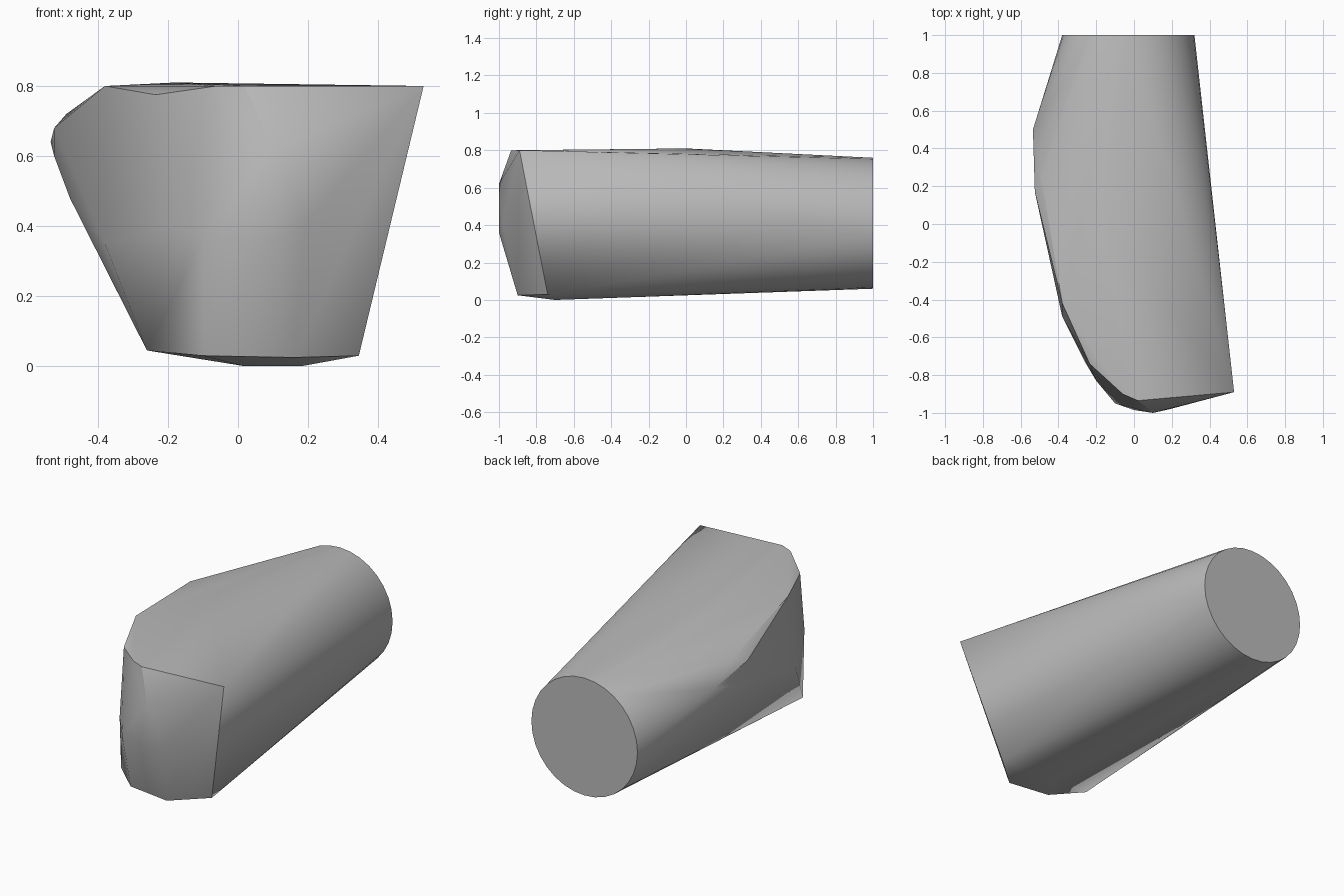
import bpy, bmesh, math

cube = bpy.data.objects.get("Cube")
if cube:
    bpy.data.objects.remove(cube, do_unlink=True)

# Single grey material
grey = bpy.data.materials.new("plain grey")
grey.use_nodes = True
colour = (0.5, 0.5, 0.5, 1)
grey.diffuse_color = colour
grey.node_tree.nodes["Principled BSDF"].inputs["Base Color"].default_value = colour

# Round rear end
SIDES, RADIUS = 32, 0.35
rear_ring = [(-0.03 + RADIUS * math.cos(math.tau * i / SIDES), 1,
              0.41 + RADIUS * math.sin(math.tau * i / SIDES)) for i in range(SIDES)]

# Rim of the flat top, with its slight crown
top_rim = [(0.53, -0.89, 0.8), (0.02, -0.935, 0.8), (-0.06, -0.9, 0.8),
           (-0.235, -0.74, 0.775), (-0.38, -0.42, 0.8), (-0.18, 0, 0.81)]

# Bulging left-hand flank
flank = [(-0.535, 0.5, 0.64), (-0.525, 0.17, 0.68), (-0.49, 0.25, 0.72),
         (-0.525, 0.2, 0.6), (-0.48, -0.03, 0.48), (-0.38, -0.49, 0.35)]

# Rounded nose
nose = [(0.1, -1, 0.62), (0.1, -1, 0.36), (0, -0.985, 0.37), (-0.1, -0.95, 0.37),
        (-0.2, -0.83, 0.4), (0.19, -0.98, 0.4)]

# Underside
underside = [(0.345, -0.74, 0.03), (0.16, -0.9, 0.025), (-0.1, -0.87, 0.03),
             (-0.26, -0.73, 0.045), (0.02, -0.7, 0), (0.18, -0.7, 0)]

# Wrap all sections in one tight skin
bm = bmesh.new()
for point in rear_ring + top_rim + flank + nose + underside:
    bm.verts.new(point)
hull = bmesh.ops.convex_hull(bm, input=bm.verts)
loose = {g for g in hull["geom_interior"] + hull["geom_unused"]
         if isinstance(g, bmesh.types.BMVert)}
bmesh.ops.delete(bm, geom=list(loose), context="VERTS")
bmesh.ops.dissolve_limit(bm, angle_limit=math.radians(0.5), verts=bm.verts, edges=bm.edges)
bmesh.ops.recalc_face_normals(bm, faces=bm.faces)

mesh = bpy.data.meshes.new("tapered_body")
bm.to_mesh(mesh)
bm.free()
mesh.materials.append(grey)
body = bpy.data.objects.new("tapered_body", mesh)
bpy.context.collection.objects.link(body)

# Smooth surface with crisp edges
bpy.ops.object.select_all(action="DESELECT")
body.select_set(True)
bpy.context.view_layer.objects.active = body
bpy.ops.object.shade_smooth_by_angle(angle=math.radians(30))
